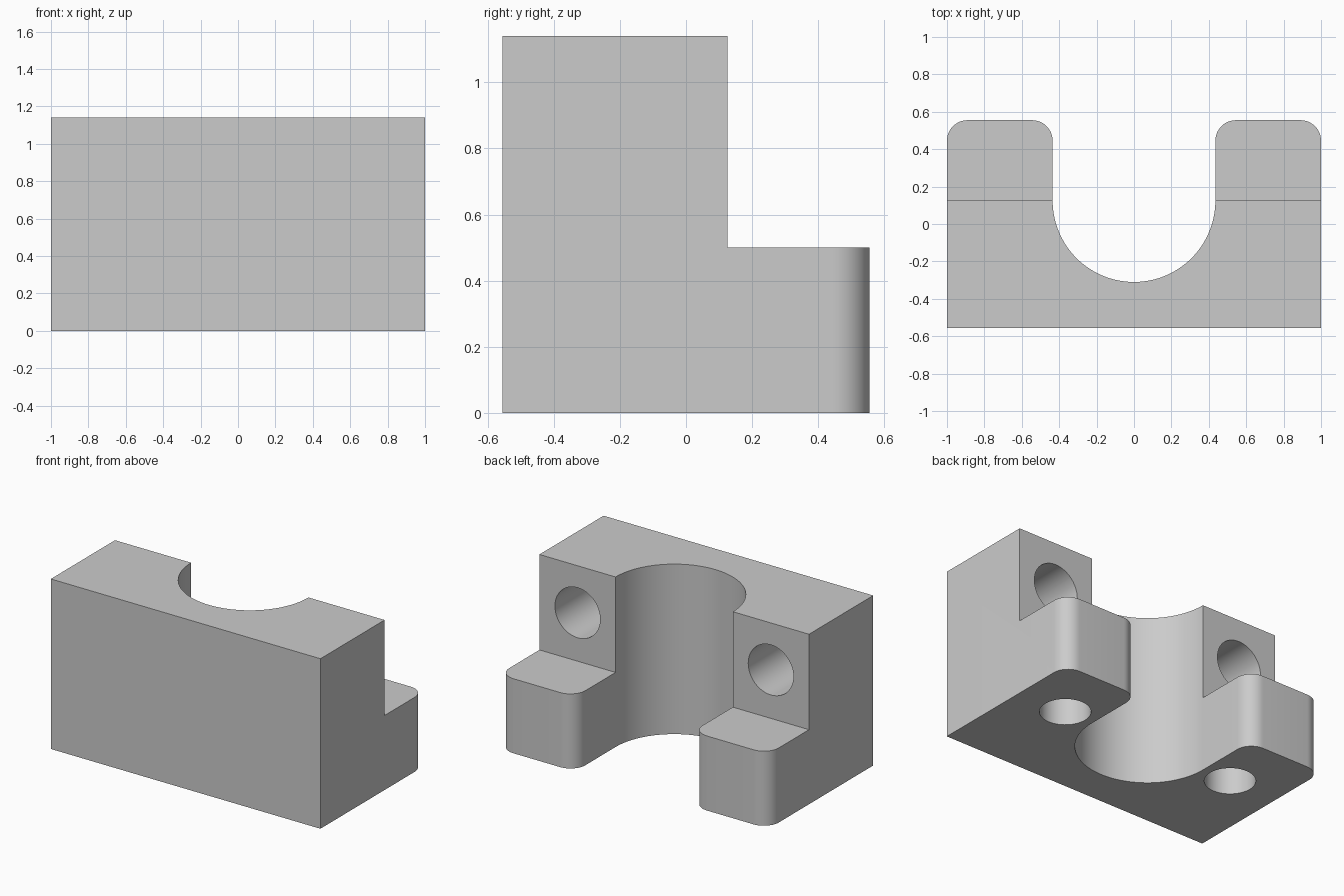
import bpy
import bmesh
from math import cos, sin, pi

default = bpy.data.objects.get("Cube")
if default:
    bpy.data.objects.remove(default, do_unlink=True)

# Main dimensions
W, FRONT, BACK, TOP = 1.0, -0.555, 0.555, 1.14
STEP_Y, STEP_Z = 0.125, 0.5
BORE, FILLET = 0.435, 0.11

grey = bpy.data.materials.new("plain grey")
grey.use_nodes = True
colour = (0.6, 0.6, 0.6, 1)
grey.diffuse_color = colour
grey.node_tree.nodes["Principled BSDF"].inputs["Base Color"].default_value = colour


def arc(cx, cy, r, start, end, steps):
    angles = [start + (end - start) * i / steps for i in range(steps + 1)]
    return [(cx + r * cos(a), cy + r * sin(a)) for a in angles]


def prism(name, outline, height):
    bm = bmesh.new()
    base = bm.faces.new([bm.verts.new((x, y, 0)) for x, y in outline])
    top = bmesh.ops.extrude_face_region(bm, geom=[base])["geom"]
    bmesh.ops.translate(bm, vec=(0, 0, height),
                        verts=[v for v in top if isinstance(v, bmesh.types.BMVert)])
    bmesh.ops.recalc_face_normals(bm, faces=bm.faces)
    mesh = bpy.data.meshes.new(name)
    bm.to_mesh(mesh)
    bm.free()
    mesh.materials.append(grey)
    obj = bpy.data.objects.new(name, mesh)
    bpy.context.collection.objects.link(obj)
    return obj


def cut(body, cutter):
    cutter.hide_render = True
    bpy.ops.object.select_all(action='DESELECT')
    body.select_set(True)
    bpy.context.view_layer.objects.active = body
    mod = body.modifiers.new("cut", 'BOOLEAN')
    mod.operation = 'DIFFERENCE'
    mod.solver = 'EXACT'
    mod.object = cutter
    bpy.ops.object.modifier_apply(modifier=mod.name)
    bpy.data.objects.remove(cutter, do_unlink=True)


# U-shaped block with rounded leg ends
fy = BACK - FILLET
outline = [(-W, FRONT), (W, FRONT)]
outline += arc(W - FILLET, fy, FILLET, 0, pi / 2, 12)
outline += arc(BORE + FILLET, fy, FILLET, pi / 2, pi, 12)
outline += arc(0, STEP_Y, BORE, 0, -pi, 64)
outline += arc(-BORE - FILLET, fy, FILLET, 0, pi / 2, 12)
outline += arc(-W + FILLET, fy, FILLET, pi / 2, pi, 12)
body = prism("bearing_block", outline, TOP)

# Step that lowers both legs
step = prism("step_cutter", [(-2, STEP_Y), (2, STEP_Y), (2, 1), (-2, 1)], 1)
step.location.z = STEP_Z
cut(body, step)

# Blind holes: one upwards from the base, one forwards from each back face
for side in (-1, 1):
    base_hole = prism("base_hole_cutter", arc(0, 0, 0.155, 0, 2 * pi, 48)[:-1], 0.5)
    base_hole.location = (side * 0.645, 0.127, -0.1)
    cut(body, base_hole)
    back_hole = prism("back_hole_cutter", arc(0, 0, 0.168, 0, 2 * pi, 48)[:-1], 0.55)
    back_hole.rotation_euler.x = pi / 2
    back_hole.location = (side * 0.717, STEP_Y + 0.1, 0.825)
    cut(body, back_hole)

bpy.ops.object.shade_smooth_by_angle(angle=pi / 6)
